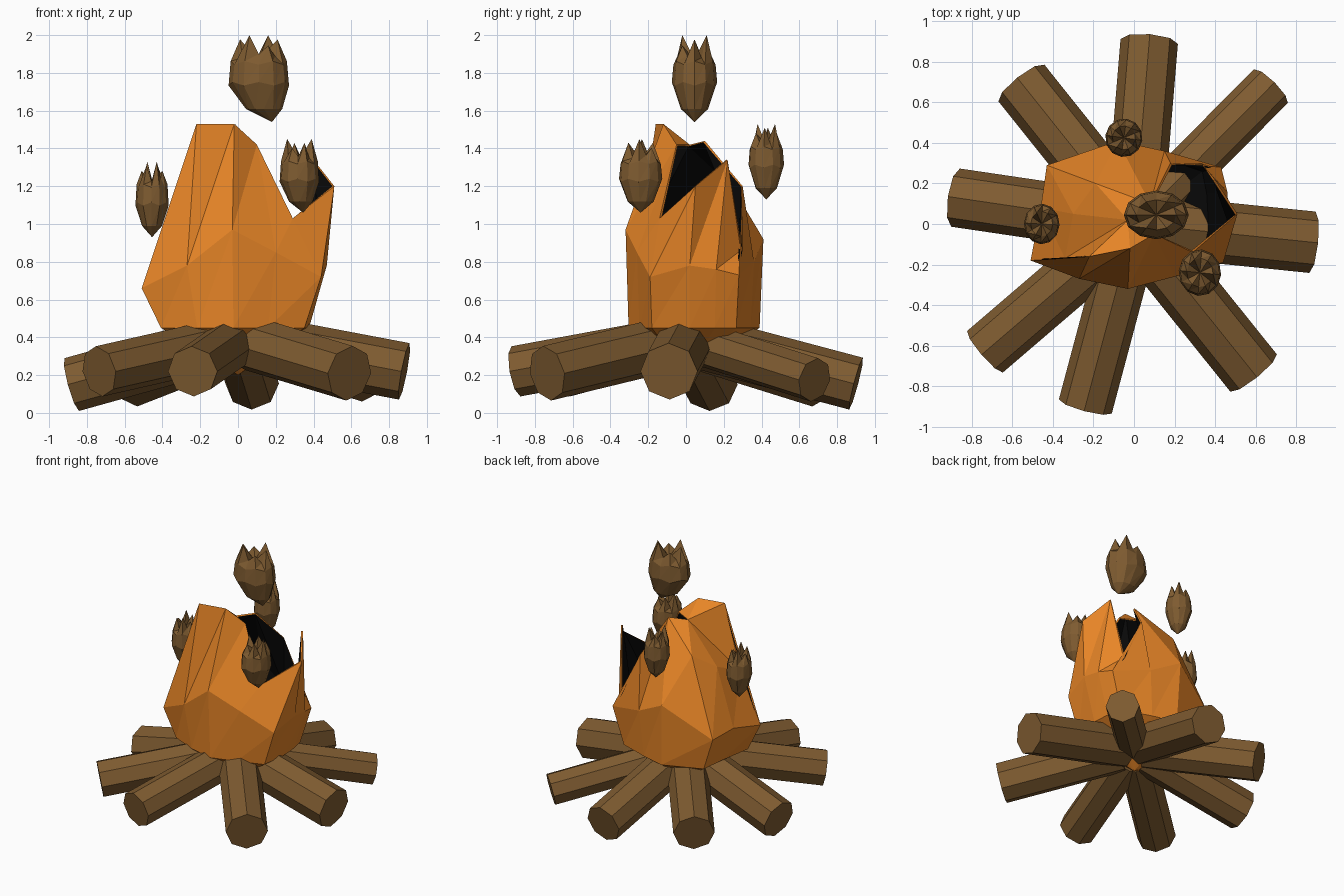
import bpy, bmesh, math
from mathutils import Vector

if "Cube" in bpy.data.objects:
    bpy.data.objects.remove(bpy.data.objects["Cube"])


def material(name, rgb):
    m = bpy.data.materials.new(name)
    m.diffuse_color = (*rgb, 1)
    m.use_nodes = True
    m.node_tree.nodes["Principled BSDF"].inputs["Base Color"].default_value = m.diffuse_color
    return m


ORANGE = material("flame orange", (0.80, 0.235, 0.02))
BROWN = material("wood brown", (0.21, 0.105, 0.03))
BLACK = material("soot black", (0.003, 0.003, 0.003))


def finish(name, bm, mats):
    bmesh.ops.recalc_face_normals(bm, faces=bm.faces[:])
    me = bpy.data.meshes.new(name)
    bm.to_mesh(me)
    bm.free()
    for m in mats:
        me.materials.append(m)
    ob = bpy.data.objects.new(name, me)
    bpy.context.collection.objects.link(ob)
    return ob


def bridge(bm, a, b):
    n = len(a)
    for i in range(n):
        j = (i + 1) % n
        bm.faces.new((a[i], a[j], b[j]))
        bm.faces.new((a[i], b[j], b[i]))


# Logs: eight-sided, leaning up to the middle (outer end x, y, z, radius)
LOGS = [(0.075, 0.90, 0.155, 0.142), (0.675, 0.68, 0.175, 0.118),
        (0.88, -0.09, 0.22, 0.152), (0.59, -0.735, 0.21, 0.147),
        (-0.24, -0.90, 0.22, 0.135), (-0.735, -0.63, 0.22, 0.135),
        (-0.88, 0.13, 0.15, 0.145), (-0.555, 0.695, 0.175, 0.145)]
for k, (x, y, z, r) in enumerate(LOGS):
    outer = Vector((x, y, z))
    inner = Vector((x * 0.1, y * 0.1, 0.37))
    axis = outer - inner
    bm = bmesh.new()
    bmesh.ops.create_cone(bm, cap_ends=True, segments=8, radius1=r, radius2=r,
                          depth=axis.length)
    ob = finish(f"log_{k + 1}", bm, [BROWN])
    ob.rotation_euler = axis.to_track_quat('Z', 'Y').to_euler()
    ob.location = (outer + inner) / 2

# Main flame: columns of belly point and jagged top point
COLS = [((-0.51, -0.18, 0.66), (-0.34, -0.17, 1.04)),
        ((-0.27, -0.27, 0.78), (-0.22, -0.16, 1.53)),
        ((-0.03, -0.32, 0.97), (-0.02, -0.12, 1.53)),
        ((0.20, -0.26, 0.85), (0.10, -0.05, 1.42)),
        ((0.44, -0.19, 0.72), (0.29, -0.14, 1.03)),
        ((0.47, 0.02, 0.78), (0.51, 0.05, 1.20)),
        ((0.46, 0.16, 0.76), (0.40, 0.22, 1.34)),
        ((0.43, 0.28, 0.73), (0.34, 0.29, 0.86)),
        ((0.15, 0.36, 0.80), (0.18, 0.30, 1.20)),
        ((-0.08, 0.41, 0.92), (0.08, 0.10, 1.44)),
        ((-0.43, 0.29, 0.70), (-0.19, 0.20, 1.25)),
        ((-0.46, 0.08, 0.72), (-0.30, 0.05, 1.14))]
bm = bmesh.new()
belly = [bm.verts.new(b) for b, t in COLS]
top = [bm.verts.new(t) for b, t in COLS]
low = [bm.verts.new((b[0] * 0.80, b[1] * 0.95, 0.45)) for b, t in COLS]
foot = bm.verts.new((0, 0, 0.2))
crown = bm.verts.new((-0.03, 0.02, 1.42))
bridge(bm, low, belly)
bridge(bm, belly, top)
n = len(COLS)
for i in range(n):
    bm.faces.new((foot, low[(i + 1) % n], low[i]))
# roof over the tall tongue; the right-hand tongue stays open
for i in (9, 10, 11, 0, 1, 2):
    bm.faces.new((crown, top[i], top[(i + 1) % n]))
flame = finish("main_flame", bm, [ORANGE, BLACK])
# dark lining inside the flame
s = flame.modifiers.new("lining", 'SOLIDIFY')
s.thickness = 0.012
s.offset = -1
s.material_offset = 1

# Flying embers: bulbs with a pointed foot and a jagged crown
# (x, y, half width x, half width y, bottom z, top z, foot offset x)
EMBERS = [(0.11, 0.045, 0.16, 0.12, 1.54, 2.00, 0.07),
          (-0.455, 0.00, 0.088, 0.10, 0.93, 1.33, 0.0),
          (0.325, -0.24, 0.105, 0.115, 1.06, 1.45, 0.02),
          (-0.05, 0.425, 0.092, 0.095, 1.13, 1.53, 0.01)]
SIDES = 12
for k, (x, y, rx, ry, z0, z1, dx) in enumerate(EMBERS):
    bm = bmesh.new()

    def ring(radius, heights, off=0.0):
        out = []
        for i in range(SIDES):
            a = 2 * math.pi * i / SIDES + k
            h = heights[i % len(heights)]
            out.append(bm.verts.new((x + off + rx * radius * math.cos(a),
                                     y + ry * radius * math.sin(a),
                                     z0 + (z1 - z0) * h)))
        return out

    tip = bm.verts.new((x + dx, y, z0))
    r1 = ring(0.60, (0.15,), dx * 0.4)
    r2 = ring(1.0, (0.42, 0.46))
    r3 = ring(0.93, (0.70, 0.66))
    r4 = ring(0.62, (0.95, 0.74, 1.0, 0.78, 0.88, 0.76))
    pit = bm.verts.new((x, y, z0 + (z1 - z0) * 0.72))
    bridge(bm, r1, r2)
    bridge(bm, r2, r3)
    bridge(bm, r3, r4)
    for i in range(SIDES):
        j = (i + 1) % SIDES
        bm.faces.new((tip, r1[j], r1[i]))
        bm.faces.new((pit, r4[i], r4[j]))
    finish(f"ember_{k + 1}", bm, [BROWN])
